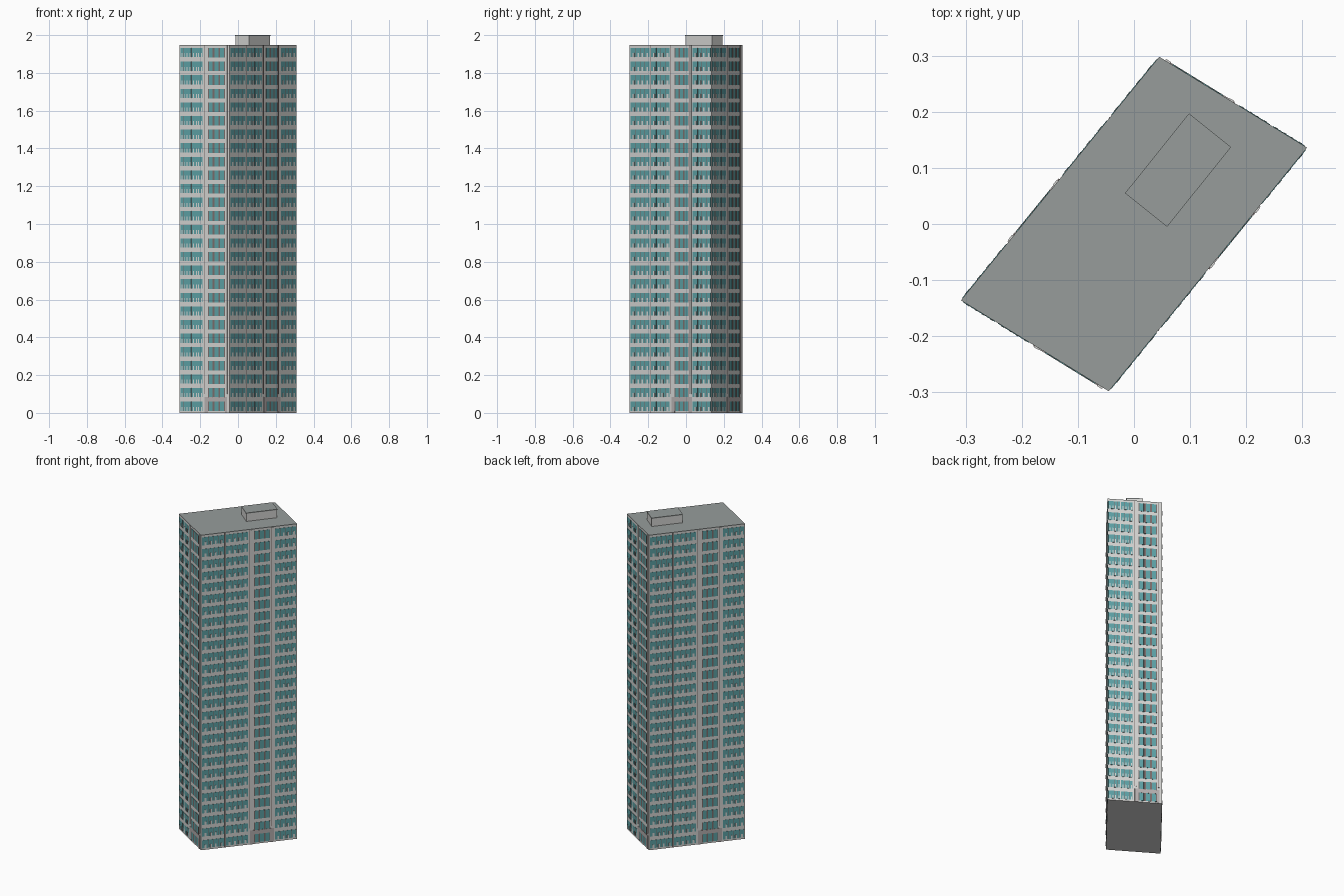
import bpy, bmesh
from mathutils import Vector

if "Cube" in bpy.data.objects:
    bpy.data.objects.remove(bpy.data.objects["Cube"])

FLOORS, H = 27, 0.072
TOP = 1.947
A, B = Vector((-0.3085, -0.136, 0)), Vector((-0.045, -0.298, 0))
CORNERS = [A, B, -A, -B]          # skewed footprint, counter-clockwise


def material(name, rgb):
    m = bpy.data.materials.new(name)
    m.diffuse_color = (*rgb, 1)
    m.use_nodes = True
    m.node_tree.nodes["Principled BSDF"].inputs["Base Color"].default_value = m.diffuse_color
    return m


WALL = material("pale concrete", (0.66, 0.66, 0.645))
GLASS = material("teal glass", (0.11, 0.36, 0.38))
FRAME = material("brown grey frame", (0.20, 0.155, 0.15))
ROOF = material("grey roof", (0.31, 0.335, 0.33))
STONE = material("grey stone", (0.46, 0.43, 0.43))


def prism(bm, ring, z0, z1):
    lo = [bm.verts.new((p.x, p.y, z0)) for p in ring]
    hi = [bm.verts.new((p.x, p.y, z1)) for p in ring]
    n = len(ring)
    bm.faces.new(lo[::-1])
    bm.faces.new(hi)
    for i in range(n):
        j = (i + 1) % n
        bm.faces.new((lo[i], lo[j], hi[j], hi[i]))


def finish(bm, name, *mats):
    bmesh.ops.recalc_face_normals(bm, faces=bm.faces)
    me = bpy.data.meshes.new(name)
    bm.to_mesh(me)
    bm.free()
    for m in mats:
        me.materials.append(m)
    ob = bpy.data.objects.new(name, me)
    bpy.context.collection.objects.link(ob)
    return ob


def inset(ring, d):
    out = []
    for i, p in enumerate(ring):
        a = (ring[i - 1] - p).normalized()
        b = (ring[(i + 1) % len(ring)] - p).normalized()
        out.append(p + (a + b) * d)
    return out


PARTS = {k: (bmesh.new(), m) for k, m in (
    ("piers", WALL), ("balcony_panels", WALL), ("window_glass", GLASS),
    ("window_mullions", FRAME), ("pier_edges", FRAME),
    ("entrance_walls", STONE))}


def block(part, side, s0, s1, z0, z1, d0, d1):
    """Box on one side: s is the fraction along it, d the outward depth."""
    p, q = CORNERS[side], CORNERS[(side + 1) % 4]
    e = q - p
    n = Vector((e.y, -e.x, 0)).normalized()
    ring = [p + e * s0 + n * d1, p + e * s1 + n * d1,
            p + e * s1 + n * d0, p + e * s0 + n * d0]
    prism(PARTS[part][0], ring, z0, z1)


def wide_window(side, s0, s1, z):
    """Glazed strip with low pale panels between doors."""
    w = s1 - s0
    block("window_glass", side, s0, s1, z + .011, z + .060, -.003, .001)
    for t0, t1 in ((.11, .20), (.37, .45), (.58, .66), (.85, .94)):
        block("balcony_panels", side, s0 + w * t0, s0 + w * t1,
              z + .011, z + .032, -.001, .0018)
    for t in (.27, .515, .76):
        block("window_mullions", side, s0 + w * (t - .011),
              s0 + w * (t + .011), z + .011, z + .060, -.001, .0015)


def narrow_windows(side, s0, s1, z):
    """Three upright windows separated by dark posts."""
    w = s1 - s0
    block("window_glass", side, s0, s1, z + .009, z + .060, -.003, .001)
    for t in (0, 1 / 3, 2 / 3, 1):
        a, b = max(t - .055, 0), min(t + .055, 1)
        block("window_mullions", side, s0 + w * a, s0 + w * b,
              z + .009, z + .060, -.001, .0018)


# Bay layouts along the short and long sides
SHORT = {"wide": [(.015, .232), (.252, .46)], "narrow": (.57, .91),
         "ribs": [(.50, .53), (.93, .96)]}
LONG = {"wide": [(.012, .24), (.262, .488), (.77, .99)], "narrow": (.55, .72),
        "ribs": [(.51, .53), (.735, .755)]}

for side in range(4):
    lay = SHORT if side % 2 == 0 else LONG
    n0, n1 = lay["narrow"]
    for f in range(FLOORS):
        z = f * H
        for s0, s1 in lay["wide"]:
            wide_window(side, s0, s1, z)
        narrow_windows(side, n0, n1, z)
    # Projecting ribs beside the narrow bay, each with a dark edge
    for s0, s1 in lay["ribs"]:
        block("piers", side, s0, s1, .1, TOP - .003, -.003, .003)
        block("pier_edges", side, s0 - .007, s0, .1, TOP - .003, -.003, .002)
    if side % 2:
        block("pier_edges", side, .248, .254, 0, TOP - .003, -.003, .001)
    # Stone surround of the ground floor entrance
    r0, r1 = lay["ribs"][0][0], n1 + .04
    block("entrance_walls", side, r0, r1, .060, .085, -.003, .0018)
    block("entrance_walls", side, r0, n0, 0, .060, -.003, .0018)
    block("entrance_walls", side, n1, r1, 0, .060, -.003, .0018)

for name, (bm, mat) in PARTS.items():
    finish(bm, name, mat)

# Solid body and flat roof
bm = bmesh.new()
prism(bm, CORNERS, 0, TOP - .003)
finish(bm, "building_walls", WALL)
bm = bmesh.new()
prism(bm, CORNERS, TOP - .003, TOP)
finish(bm, "roof_slab", ROOF)

# Rooftop plant room with a thin overhanging cap
room = [Vector(p) for p in ((-.016, .055, 0), (.059, -.005, 0),
                            (.173, .137, 0), (.098, .197, 0))]
bm = bmesh.new()
prism(bm, inset(room, .002), TOP - .005, 1.996)
finish(bm, "plant_room", WALL)
bm = bmesh.new()
prism(bm, room, 1.995, 2.0)
finish(bm, "plant_room_cap", ROOF)
